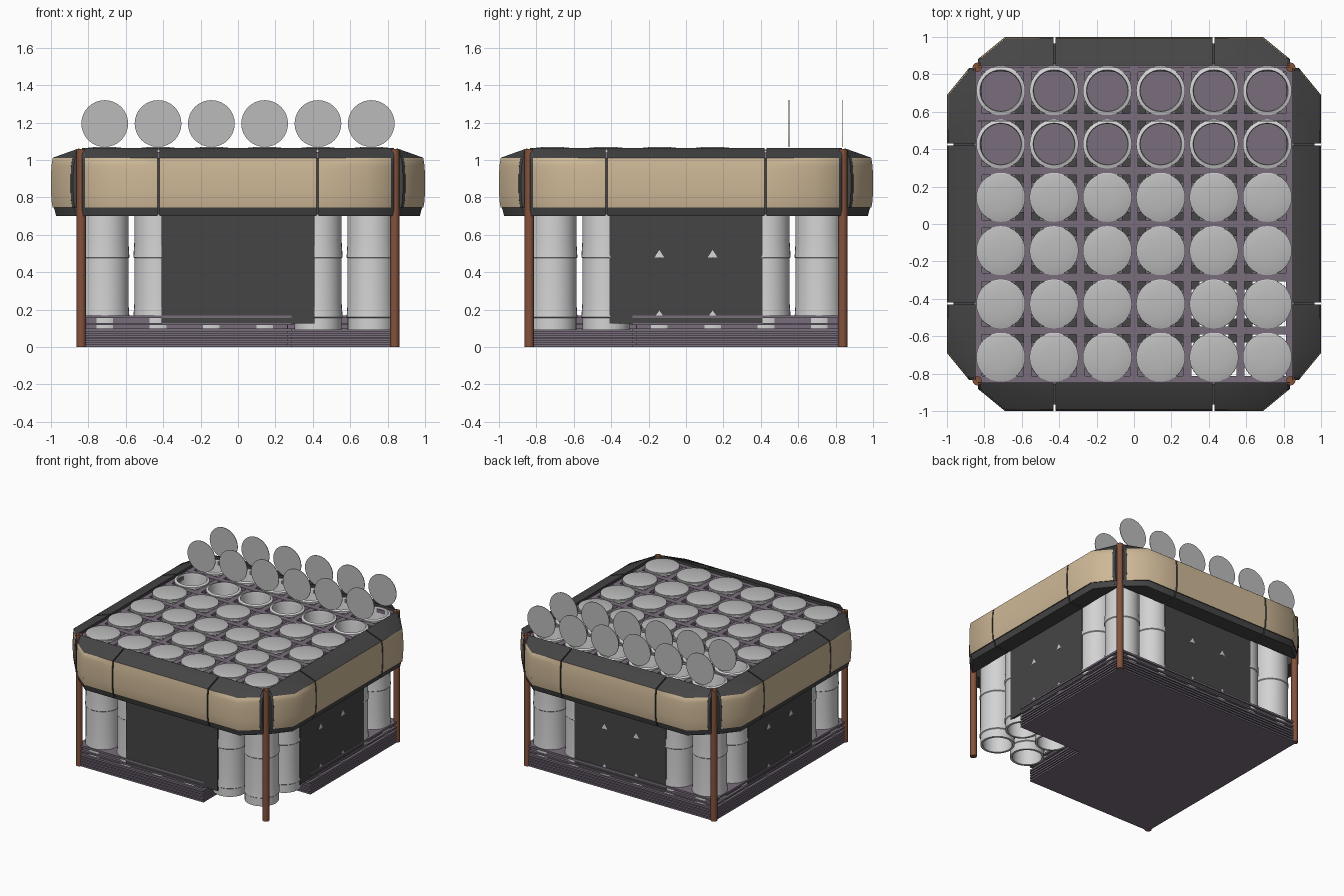
import bpy, bmesh, math
from mathutils import Matrix, Vector

if "Cube" in bpy.data.objects:
    bpy.data.objects.remove(bpy.data.objects["Cube"])


def mat(name, rgb):
    m = bpy.data.materials.new(name)
    m.diffuse_color = (*rgb, 1)
    m.use_nodes = True
    m.node_tree.nodes["Principled BSDF"].inputs["Base Color"].default_value = m.diffuse_color
    return m


TAN = mat("tan", (0.62, 0.48, 0.31))
DARK = mat("dark_grey", (0.06, 0.06, 0.06))
LIGHT = mat("light_grey", (0.65, 0.65, 0.65))
GREY = mat("lid_grey", (0.50, 0.50, 0.50))
PURPLE = mat("purple_grey", (0.19, 0.155, 0.20))
BROWN = mat("rust_brown", (0.23, 0.085, 0.045))


def finish(name, bm, mats, smooth=None):
    bmesh.ops.recalc_face_normals(bm, faces=bm.faces)
    me = bpy.data.meshes.new(name)
    bm.to_mesh(me)
    bm.free()
    for m in mats:
        me.materials.append(m)
    ob = bpy.data.objects.new(name, me)
    bpy.context.collection.objects.link(ob)
    if smooth:
        bpy.ops.object.select_all(action='DESELECT')
        bpy.context.view_layer.objects.active = ob
        ob.select_set(True)
        bpy.ops.object.shade_smooth_by_angle(angle=math.radians(smooth))
    return ob


def box(bm, lo, hi, rot=Matrix()):
    lo, hi = Vector(lo), Vector(hi)
    size = Matrix.Diagonal((*(hi - lo), 1))
    bmesh.ops.create_cube(bm, size=1, matrix=rot @ Matrix.Translation((lo + hi) / 2) @ size)


def revolve(bm, prof, matrix, segs=32, closed=True):
    rings = []
    for r, z in prof:
        if r == 0:
            rings.append([bm.verts.new(matrix @ Vector((0, 0, z)))] * segs)
        else:
            rings.append([bm.verts.new(matrix @ Vector((r * math.cos(a), r * math.sin(a), z)))
                          for a in (2 * math.pi * i / segs for i in range(segs))])
    pairs = list(zip(rings, rings[1:])) + ([(rings[-1], rings[0])] if closed else [])
    for a, b in pairs:
        for i in range(segs):
            j = (i + 1) % segs
            bm.faces.new(list(dict.fromkeys((a[i], a[j], b[j], b[i]))))


PITCH = 0.285
POS = [(i - 2.5) * PITCH for i in range(6)]
SIDES = [Matrix.Rotation(k * math.pi / 2, 4, 'Z') for k in range(4)]

# launch tubes: hollow, with two flared collars and a top rim
tube = [(0.108, 0.09), (0.126, 0.09), (0.126, 0.155), (0.132, 0.16), (0.127, 0.23),
        (0.127, 0.475), (0.132, 0.48), (0.127, 0.56), (0.127, 1.03), (0.131, 1.035),
        (0.131, 1.05), (0.112, 1.057), (0.108, 1.04)]
bm = bmesh.new()
for x in POS:
    for y in POS:
        revolve(bm, tube, Matrix.Translation((x, y, 0)))
finish("launch_tubes", bm, [LIGHT], 30)

# lids: front four rows closed and domed, back two rows standing open
closed_bm, open_bm = bmesh.new(), bmesh.new()
dome = [(0, 1.071), (0.06, 1.0685), (0.105, 1.064), (0.128, 1.058), (0.128, 1.052), (0, 1.052)]
disk = [(0, 0.002), (0.125, 0.002), (0.125, -0.002), (0, -0.002)]
for x in POS:
    for row, y in enumerate(POS):
        if row < 4:
            revolve(closed_bm, dome, Matrix.Translation((x, y, 0)), closed=False)
        else:
            revolve(open_bm, disk, Matrix.Translation((x, y + 0.123, 1.195))
                    @ Matrix.Rotation(math.pi / 2, 4, 'X'), closed=False)
finish("closed_lids", closed_bm, [GREY], 40)
finish("open_lids", open_bm, [GREY], 40)

# top lattice bars between the tubes
bm = bmesh.new()
for k in range(-3, 4):
    c = max(-0.835, min(0.835, k * PITCH))
    box(bm, (c - 0.022, -0.85, 1.01), (c + 0.022, 0.85, 1.04))
    box(bm, (-0.85, c - 0.022, 1.012), (0.85, c + 0.022, 1.042))
finish("top_lattice", bm, [PURPLE])

# dark gussets where the bars cross
bm = bmesh.new()
for i in range(-2, 3):
    for j in range(-2, 3):
        x, y = i * PITCH, j * PITCH
        box(bm, (x - 0.064, y - 0.064, 0.985), (x + 0.064, y + 0.064, 1.0))
finish("lattice_gussets", bm, [DARK])


# base: stacked L-shaped plates with the front right corner left out
def l_plate(bm, h, cut, z0, z1):
    pts = [(-h, -h), (cut, -h), (cut, -cut), (h, -cut), (h, h), (-h, h)]
    face = bm.faces.new([bm.verts.new((x, y, z0)) for x, y in pts])
    ext = bmesh.ops.extrude_face_region(bm, geom=[face])
    verts = [v for v in ext["geom"] if isinstance(v, bmesh.types.BMVert)]
    bmesh.ops.translate(bm, verts=verts, vec=(0, 0, z1 - z0))


bm = bmesh.new()
for z0, z1 in ((0, 0.013), (0.021, 0.034), (0.042, 0.055), (0.063, 0.076),
               (0.084, 0.10), (0.118, 0.13), (0.155, 0.17)):
    l_plate(bm, 0.85, 0.285, z0, z1)
l_plate(bm, 0.83, 0.265, 0.005, 0.16)
finish("base_plates", bm, [PURPLE])

# flat side panels, the front one slightly further out
bm = bmesh.new()
for k, m in enumerate(SIDES):
    d = 0.847 if k == 0 else 0.842
    box(bm, (-0.41, -d, 0.125), (0.41, -d + 0.015, 0.72), m)
finish("side_panels", bm, [DARK])

# corner posts
bm = bmesh.new()
for sx in (-1, 1):
    for sy in (-1, 1):
        revolve(bm, [(0, 0), (0.025, 0), (0.025, 1.06), (0, 1.06)],
                Matrix.Translation((sx * 0.838, sy * 0.838, 0)), 16, False)
finish("corner_posts", bm, [BROWN], 40)

# armoured collar: one cross-section (inset from outside, height) lofted along each side
SECTION = [(9, 0.70), (0.028, 0.70), (0.016, 0.745), (0.009, 0.745), (0.003, 0.78), (0, 0.83),
           (0, 0.92), (0.003, 0.97), (0.009, 1.01), (0.014, 1.014), (9, 1.063)]
BAND = range(3, 8)


def collar_part(bm, xs, rot, dark=False):
    rows = []
    for x in xs:
        outer = 1 - max(0, abs(x) - 0.69) * 0.14 / 0.17
        depth = outer - 0.848
        rows.append([bm.verts.new(rot @ Vector((x, -outer + (depth if o > 1 else min(o, depth * 0.8)), z)))
                     for o, z in SECTION])
    n = len(SECTION)
    for a, b in zip(rows, rows[1:]):
        for i in range(n):
            j = (i + 1) % n
            f = bm.faces.new((a[i], a[j], b[j], b[i]))
            f.material_index = 0 if i in BAND and not dark else 1
    for r in (rows[0], rows[-1]):
        bm.faces.new(r).material_index = 1


bm = bmesh.new()
for rot in SIDES:
    collar_part(bm, [-0.421, 0.421], rot)
    for s in (-1, 1):
        collar_part(bm, [s * 0.431, s * 0.69, s * 0.818], rot)
        collar_part(bm, [s * 0.8185, s * 0.834], rot, True)
finish("collar", bm, [TAN, DARK], 42)

# dark filler behind the collar seams
bm = bmesh.new()
for rot in SIDES:
    for s in (-1, 1):
        box(bm, (s * 0.426 - 0.006, -0.965, 0.71), (s * 0.426 + 0.006, -0.85, 1.01), rot)
finish("collar_seams", bm, [DARK])
